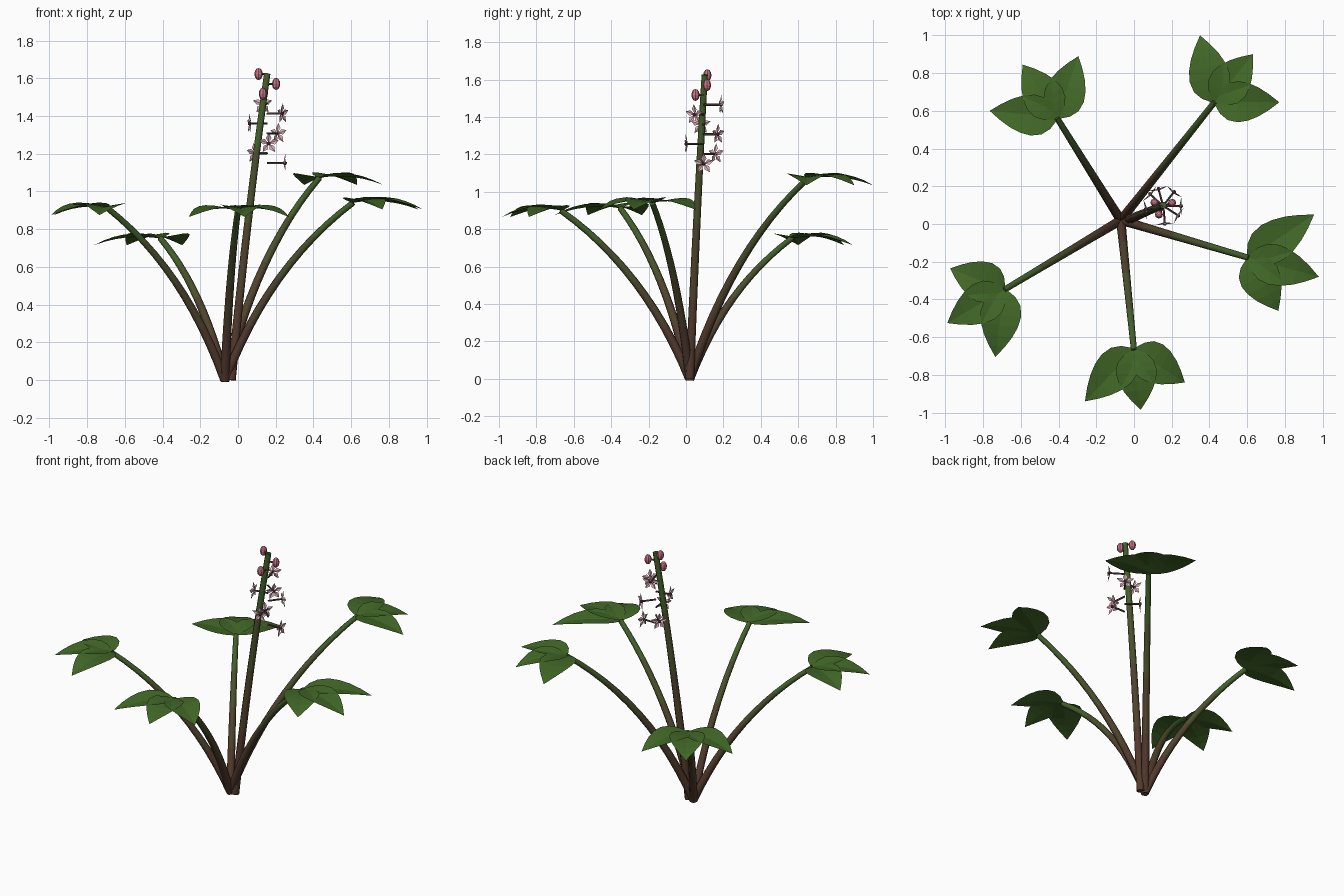
import bpy, bmesh, math
from mathutils import Vector, Matrix

if "Cube" in bpy.data.objects:
    bpy.data.objects.remove(bpy.data.objects["Cube"])


def mat(name, r, g, b):
    m = bpy.data.materials.new(name)
    m.diffuse_color = (r, g, b, 1)
    m.use_nodes = True
    m.node_tree.nodes["Principled BSDF"].inputs["Base Color"].default_value = m.diffuse_color
    return m


# stem colours run from brown at the ground to green at the top
STEM = [mat("stem brown", .085, .042, .026), mat("stem umber", .078, .056, .026),
        mat("stem olive", .068, .080, .026), mat("stem green", .055, .115, .024)]
LEAF = mat("leaf green", .054, .138, .020)
PETAL = mat("petal pale pink", .72, .44, .49)
BUD = mat("bud pink", .60, .18, .25)
HEART = mat("flower heart", .20, .04, .07)
STALK = mat("flower stalk", .085, .05, .045)


def finish(bm, name, mats, smooth=False):
    me = bpy.data.meshes.new(name)
    bm.to_mesh(me)
    bm.free()
    for m in mats:
        me.materials.append(m)
    if smooth:
        for p in me.polygons:
            p.use_smooth = len(p.vertices) == 4
    ob = bpy.data.objects.new(name, me)
    bpy.context.collection.objects.link(ob)
    return ob


def tube(bm, path, r0, r1, sides, index=lambda t: 0):
    """Tapered tube swept along a list of points, capped at both ends."""
    rings, n = [], len(path)
    for i, p in enumerate(path):
        d = path[min(i + 1, n - 1)] - path[max(i - 1, 0)]
        rot = d.to_track_quat('Z', 'Y')
        r = r0 + (r1 - r0) * i / (n - 1)
        rings.append([bm.verts.new(p + rot @ Vector((r * math.cos(a), r * math.sin(a), 0)))
                      for a in (math.tau * k / sides for k in range(sides))])
    for i in range(n - 1):
        for k in range(sides):
            j = (k + 1) % sides
            f = bm.faces.new((rings[i][k], rings[i][j], rings[i + 1][j], rings[i + 1][k]))
            f.material_index = index((i + .5) / (n - 1))
    bm.faces.new(rings[0][::-1]).material_index = index(0)
    bm.faces.new(rings[-1]).material_index = index(.99)


def bezier(a, b, c, n):
    return [a * (1 - t) ** 2 + b * 2 * t * (1 - t) + c * t * t for t in (i / n for i in range(n + 1))]


def band(t):
    return min(3, int(t * 4))


# leaf lobe outline: (distance along rib, half width)
OUTLINE = [(0, .02), (.08, .065), (.2, .098), (.36, .109), (.52, .099), (.68, .076), (.84, .042)]


def lobe(bm, base, tip, lift):
    """Ovate lobe folded up along its rib and drooping to a point."""
    d = Vector((tip[0] - base.x, tip[1] - base.y, 0))
    side = Vector((-d.y, d.x, 0)).normalized()
    rows = []
    for t, w in OUTLINE:
        c = base + d * t + Vector((0, 0, lift * (1 - t) + .06 * t - .095 * t * t))
        up = Vector((0, 0, .018 * w / .109))
        rows.append([bm.verts.new(c + side * w + up), bm.verts.new(c), bm.verts.new(c - side * w + up)])
    end = bm.verts.new(base + d + Vector((0, 0, -.035)))
    for a, b in zip(rows, rows[1:]):
        for k in (0, 1):
            bm.faces.new((a[k], a[k + 1], b[k + 1], b[k]))
    for k in (0, 1):
        bm.faces.new((rows[-1][k], rows[-1][k + 1], end))


# leaves: joint with the stalk, then side, middle and side lobe tips
ROOT = Vector((-.07, .02, 0))
LEAVES = {
    "right": ((.61, -.18, .94), (.955, .05), (.98, -.28), (.765, -.46)),
    "back_right": ((.43, .65, 1.07), (.35, 1.0), (.63, .90), (.77, .645)),
    "back_left": ((-.41, .565, .75), (-.765, .60), (-.59, .845), (-.295, .89)),
    "left": ((-.69, -.35, .91), (-.975, -.235), (-.99, -.525), (-.735, -.705)),
    "front": ((0, -.67, .90), (-.26, -.94), (.035, -.985), (.27, -.84)),
}
for name, (joint, *tips) in LEAVES.items():
    joint = Vector(joint)
    ctrl = ROOT.lerp(joint, .35)
    ctrl.z = joint.z * .65
    bm = bmesh.new()
    tube(bm, bezier(ROOT, ctrl, joint, 12), .025, .016, 8, band)
    finish(bm, name + "_leaf_stalk", STEM, True)
    bm = bmesh.new()
    for tip, lift in zip(tips, (0, .006, .002)):
        lobe(bm, joint, tip, lift)
    for f in bm.faces:
        f.normal_update()
        if f.normal.z < 0:
            f.normal_flip()
    finish(bm, name + "_leaf", [LEAF])

# flower stem
bm = bmesh.new()
tube(bm, bezier(Vector((-.035, .02, 0)), Vector((.045, .055, .85)), Vector((.155, .1, 1.625)), 12),
     .025, .018, 8, band)
finish(bm, "flower_stem", STEM, True)

# flowers and buds spiral up a vertical axis at the golden angle
for i in range(10):
    a = math.radians(137.5 * i)
    axis = Vector((.155, .095, 1.15 + .0525 * i))
    out = Vector((math.cos(a), math.sin(a), 0))
    side, up = Vector((-out.y, out.x, 0)), Vector((0, 0, 1))
    is_bud = i > 6
    head = axis + out * (.05 if is_bud else .09)
    bm = bmesh.new()
    tube(bm, [axis, head], .006, .006, 5)
    finish(bm, f"pedicel_{i}", [STALK])
    if is_bud:
        bm = bmesh.new()
        bmesh.ops.create_uvsphere(bm, u_segments=8, v_segments=6, radius=1,
                                  matrix=Matrix.Translation(head) @ Matrix.Diagonal((.022, .022, .032, 1)))
        finish(bm, f"bud_{i}", [BUD])
        continue
    # five pointed petals opening outwards
    bm = bmesh.new()
    for k in range(5):
        b = math.tau * k / 5 + math.pi / 2
        r = side * math.cos(b) + up * math.sin(b)
        s = out.cross(r)
        v = [bm.verts.new(head + r * x + s * y + out * z) for x, y, z in
             ((.003, 0, -.004), (.028, -.015, .006), (.056, 0, .008), (.028, .015, .006), (.028, 0, .001))]
        for j in range(4):
            bm.faces.new((v[j], v[(j + 1) % 4], v[4]))
    finish(bm, f"flower_{i}", [PETAL])
    bm = bmesh.new()
    bmesh.ops.create_icosphere(bm, subdivisions=1, radius=.011, matrix=Matrix.Translation(head + out * .005))
    finish(bm, f"flower_heart_{i}", [HEART])
